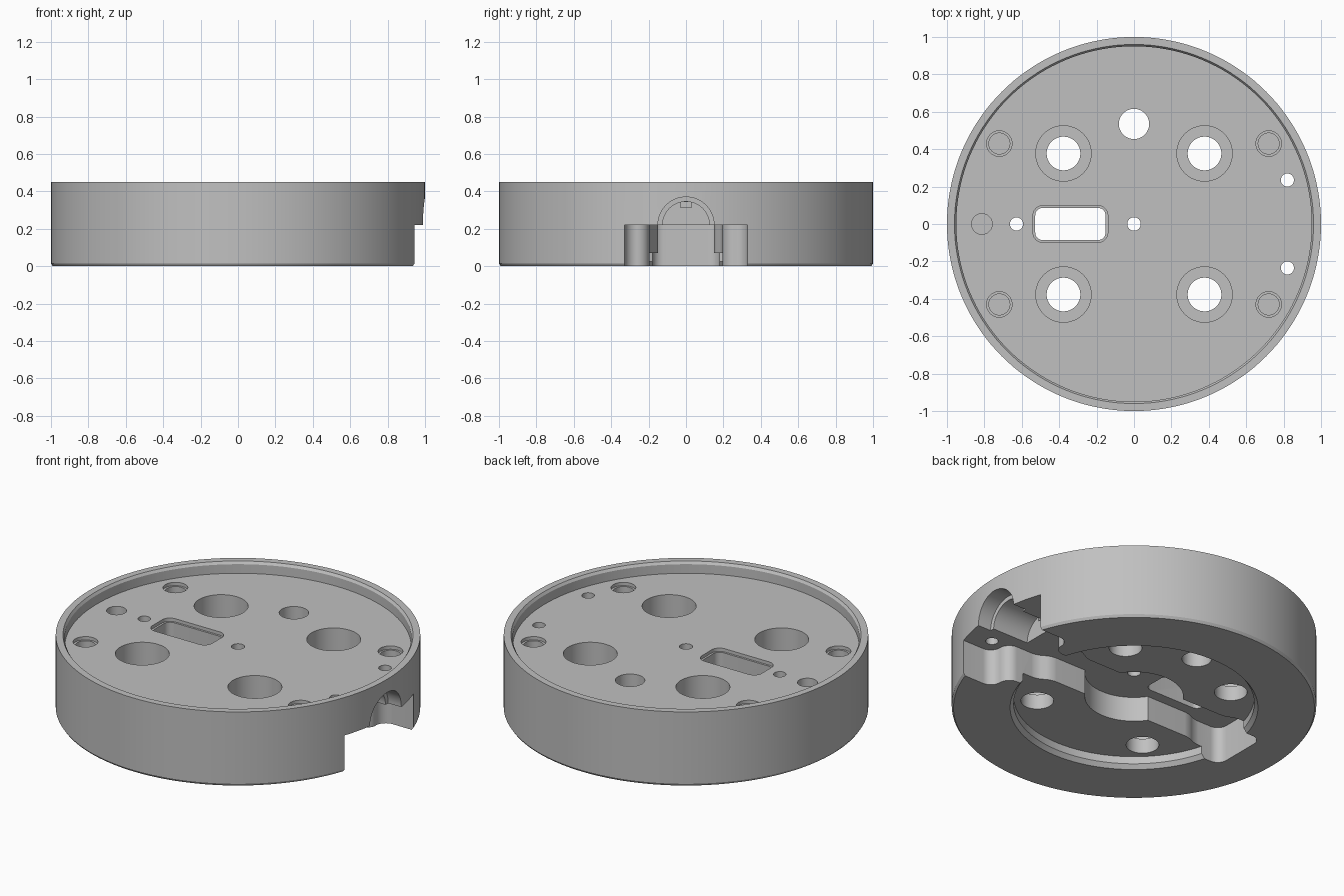
import bpy, bmesh
from math import pi, sin, cos, asin
from mathutils import Matrix, Vector

if "Cube" in bpy.data.objects:
    bpy.data.objects.remove(bpy.data.objects["Cube"])

grey = bpy.data.materials.new("plain grey")
grey.diffuse_color = (0.53, 0.53, 0.53, 1)
grey.use_nodes = True
grey.node_tree.nodes["Principled BSDF"].inputs["Base Color"].default_value = grey.diffuse_color


def loft(name, rings):
    """Closed solid through rings of equal point count, capped at both ends."""
    bm = bmesh.new()
    vs = [[bm.verts.new(p) for p in ring] for ring in rings]
    n = len(vs[0])
    for a, b in zip(vs, vs[1:]):
        for i in range(n):
            j = (i + 1) % n
            bm.faces.new((a[i], a[j], b[j], b[i]))
    bm.faces.new(vs[0])
    bm.faces.new(vs[-1])
    bmesh.ops.recalc_face_normals(bm, faces=bm.faces)
    me = bpy.data.meshes.new(name)
    bm.to_mesh(me)
    bm.free()
    me.materials.append(grey)
    ob = bpy.data.objects.new(name, me)
    bpy.context.collection.objects.link(ob)
    return ob


def lathe(name, profile, x=0, y=0, n=48):
    return loft(name, [[(x + r * cos(2 * pi * i / n), y + r * sin(2 * pi * i / n), z)
                        for i in range(n)] for r, z in profile])


def rounded(points, steps=8):
    """Round every (x, y, radius) corner of an outline."""
    out = []
    for i, (x, y, r) in enumerate(points):
        c = Vector((x, y))
        if r == 0:
            out.append(c)
            continue
        a = c + (Vector(points[i - 1][:2]) - c).normalized() * r
        b = c + (Vector(points[(i + 1) % len(points)][:2]) - c).normalized() * r
        # blend towards a circular arc
        w = 0.7071
        for k in range(steps + 1):
            t = k / steps
            f, g, h = (1 - t) ** 2, 2 * t * (1 - t) * w, t * t
            out.append((a * f + c * g + b * h) / (f + g + h))
    return out


def prism(name, outline, z0, z1):
    return loft(name, [[(p[0], p[1], z) for p in outline] for z in (z0, z1)])


def cut(cutter):
    m = body.modifiers.new("cut", 'BOOLEAN')
    m.operation, m.solver, m.object = 'DIFFERENCE', 'EXACT', cutter
    bpy.context.view_layer.objects.active = body
    bpy.ops.object.modifier_apply(modifier=m.name)
    bpy.data.objects.remove(cutter, do_unlink=True)


# round base with chamfered foot, raised rim and sunken top floor
F = 0.38
body = lathe("round_base", [(0.99, 0), (1, 0.015), (1, 0.45), (0.96, 0.45),
                            (0.95, 0.435), (0.95, F)], n=144)

# round recess underneath
cut(lathe("recess", [(0.70, -0.025), (0.66, 0.025), (0.66, 0.07)], n=96))

# underside cable channel: side pocket, neck, central bulge, end pocket
R, w = 0.27, 0.15
a0 = asin(w / R)
half = [(1.2, 0.328, 0), (0.74, 0.328, 0.065), (0.74, 0.195, 0.065),
        (0.54, 0.195, 0.03), (0.46, w, 0.03)]
half += [(R * cos(a), R * sin(a), 0) for a in
         [a0 + (pi - 2 * a0) * i / 20 for i in range(21)]]
half += [(-0.52, w, 0.03), (-0.58, 0.18, 0.03), (-0.76, 0.18, 0.06)]
outline = rounded(half + [(x, -y, r) for x, y, r in reversed(half)])
cut(prism("channel", outline, -0.1, 0.22))

# arched cable entry through the side, wider at the mouth
n = 64
cut(loft("arch", [[(x, r * cos(2 * pi * i / n), 0.22 + r * sin(2 * pi * i / n))
                   for i in range(n)]
                  for x, r in ((0.66, 0.125), (0.90, 0.125), (0.901, 0.15), (1.2, 0.15))]))
cut(prism("arch_notch", [(0.58, -0.03), (0.7, -0.03), (0.7, 0.03), (0.58, 0.03)],
          0.315, 0.343))

# counterbored screw holes and blind chamfered sockets in four corners
for sx in (-1, 1):
    for sy in (-1, 1):
        cut(lathe("screw_hole", [(0.09, 0.02), (0.09, 0.16), (0.148, 0.16), (0.148, 0.5)],
                  sx * 0.377, sy * 0.377, 64))
        cut(lathe("socket", [(0.056, F - 0.06), (0.056, F - 0.02), (0.068, F - 0.02), (0.068, 0.5)],
                  sx * 0.72, sy * 0.43))

# plain through holes, and the shallow blind socket on the left
for x, y, r, z in ((0, 0.535, 0.081, -0.1), (0, 0, 0.036, 0.1), (-0.628, 0, 0.035, 0.1),
                   (0.82, 0.235, 0.035, 0.1), (0.82, -0.235, 0.035, 0.1),
                   (-0.813, 0, 0.055, F - 0.06)):
    cut(lathe("hole", [(r, z), (r, 0.5)], x, y))


# chamfered rectangular window
def window(d, z):
    a, b = 0.188 + d, 0.086 + d
    r = 0.04 + d
    return [(p.x - 0.34, p.y, z) for p in
            rounded([(-a, -b, r), (a, -b, r), (a, b, r), (-a, b, r)])]


cut(loft("window", [window(0, 0.1), window(0, F - 0.02), window(0.012, F - 0.02),
                    window(0.012, 0.5)]))

bpy.ops.object.select_all(action='DESELECT')
body.select_set(True)
bpy.context.view_layer.objects.active = body
bpy.ops.object.shade_smooth_by_angle(angle=0.5)
